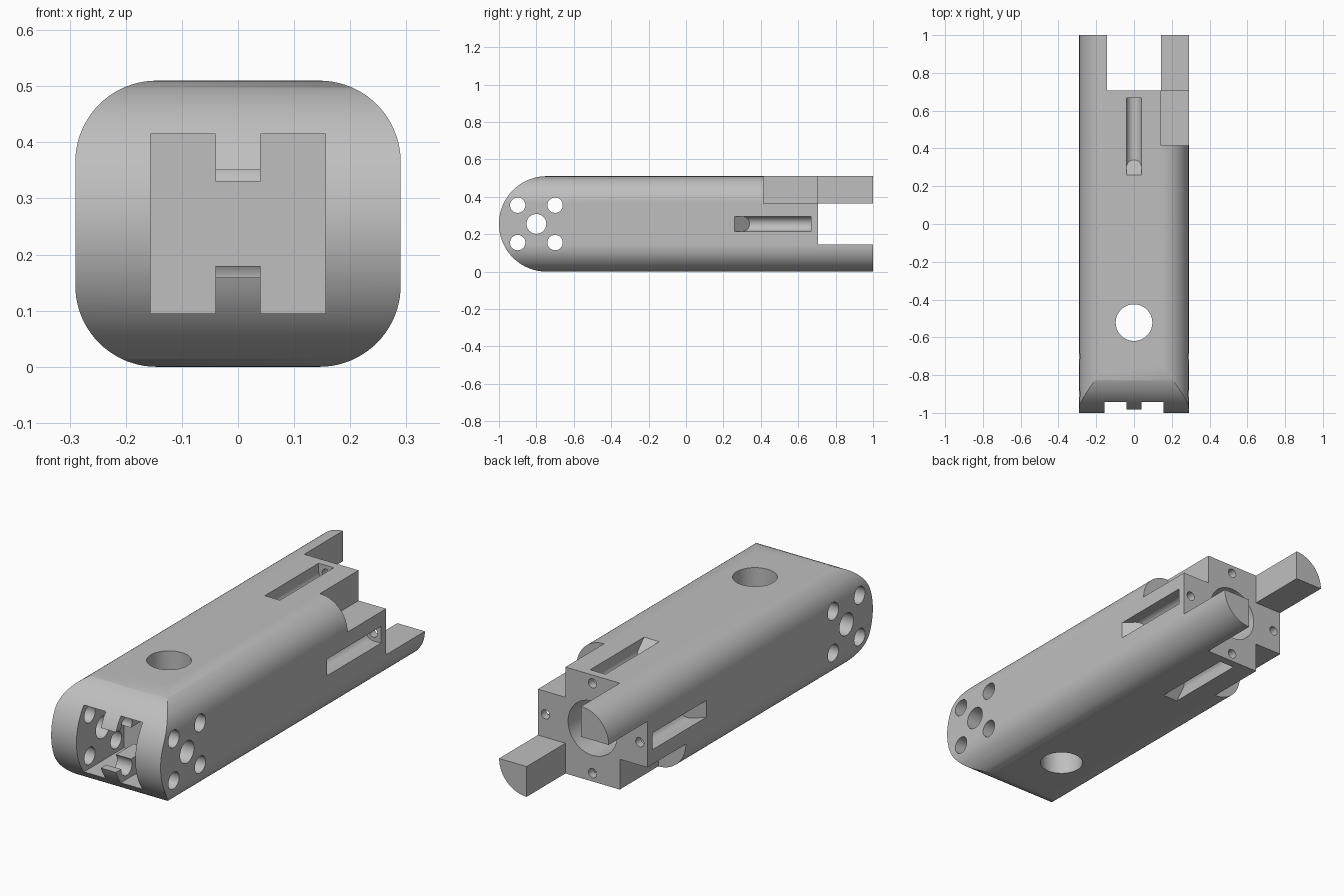
import bpy, bmesh
from math import sin, cos, pi
from mathutils import Matrix, Vector

old = bpy.data.objects.get("Cube")
if old:
    bpy.data.objects.remove(old, do_unlink=True)

W, H, MID, R = 0.29, 0.255, 0.255, 0.145   # half width, half height, axis height, corner radius
ARM = 0.144                                # half width of the rear cross arms
ARM_Z = 0.11                               # half height of the rear cross arms

mat = bpy.data.materials.new("grey_metal")
mat.use_nodes = True
grey = (0.52, 0.52, 0.52, 1)
mat.diffuse_color = grey
mat.node_tree.nodes["Principled BSDF"].inputs["Base Color"].default_value = grey


def arc(cx, cy, r, a0, a1, n):
    return [(cx + r * cos(a0 + (a1 - a0) * i / n), cy + r * sin(a0 + (a1 - a0) * i / n))
            for i in range(n + 1)]


def circle(cx, cy, r, n=40):
    return arc(cx, cy, r, 0, 2 * pi, n)[:-1]


def prism(name, outline, axis, lo, hi):
    """Extrude a 2D outline along an axis; the outline uses the other two axes in order."""
    def place(p, t):
        a, b = p
        return {"x": (t, a, b), "y": (a, t, b), "z": (a, b, t)}[axis]
    bm = bmesh.new()
    ends = [[bm.verts.new(place(p, t)) for p in outline] for t in (lo, hi)]
    for ring in ends:
        bm.faces.new(ring)
    n = len(outline)
    for i in range(n):
        j = (i + 1) % n
        bm.faces.new((ends[0][i], ends[0][j], ends[1][j], ends[1][i]))
    bmesh.ops.recalc_face_normals(bm, faces=bm.faces)
    me = bpy.data.meshes.new(name)
    bm.to_mesh(me)
    bm.free()
    ob = bpy.data.objects.new(name, me)
    bpy.context.collection.objects.link(ob)
    return ob


def box(x0, x1, y0, y1, z0, z1):
    return prism("cutter", [(x0, z0), (x1, z0), (x1, z1), (x0, z1)], "y", y0, y1)


def carve(target, cutter, op="DIFFERENCE"):
    mod = target.modifiers.new("carve", "BOOLEAN")
    mod.operation, mod.solver, mod.object = op, "EXACT", cutter
    bpy.context.view_layer.objects.active = target
    bpy.ops.object.modifier_apply(modifier=mod.name)
    bpy.data.objects.remove(cutter, do_unlink=True)


# Main body: rounded bar with a half-round front end
section = []
for k, (sx, sz) in enumerate([(1, 1), (-1, 1), (-1, -1), (1, -1)]):
    section += arc(sx * (W - R), MID + sz * (H - R), R, k * pi / 2, (k + 1) * pi / 2, 20)
body = prism("housing_body", section, "y", -1.1, 1)
side = arc(H - 1, MID, H, pi / 2, 3 * pi / 2, 64) + [(1.1, 0), (1.1, 2 * H)]
carve(body, prism("cutter", side, "x", -0.4, 0.4), "INTERSECT")

# Front pocket with a narrow tab at the top and bottom
PB = -0.64
for s in (-1, 1):
    x0, x1 = sorted((s * 0.04, s * 0.156))
    carve(body, box(x0, x1, -1.1, PB, MID - 0.16, MID + 0.16))
carve(body, box(-0.05, 0.05, -1.1, PB, MID - 0.075, MID + 0.075))
carve(body, box(-0.04, 0.04, -1.1, -0.9, MID - 0.096, MID + 0.096))

# Pin holes across the front end
holes = [(-0.8, MID, 0.053)] + [(-0.8 + a, MID + b, 0.041) for a in (-0.1, 0.1) for b in (-0.1, 0.1)]
for y, z, r in holes:
    carve(body, prism("cutter", circle(y, z, r), "x", -0.4, 0.4))

# Vertical through hole
carve(body, prism("cutter", circle(0, -0.522, 0.097, 56), "z", -0.1, 0.7))

# Rear socket: two corners cut back, then the cross cleared to leave two prongs
carve(body, box(ARM, 0.4, 0.415, 1.1, MID + ARM_Z, 0.6))
carve(body, box(-0.4, -ARM, 0.415, 1.1, -0.1, MID - ARM_Z))
carve(body, box(-ARM, ARM, 0.707, 1.1, -0.1, 0.6))
carve(body, box(-0.4, 0.4, 0.707, 1.1, MID - ARM_Z, MID + ARM_Z))

# Blind bore in the rear face
carve(body, prism("cutter", circle(0, MID, 0.13, 56), "y", -0.3, 0.8))

# Round-bottomed screw slots with a sloped run-out and a screw hole, on all four sides
for k in range(4):
    top = H if k % 2 == 0 else W
    turn = Matrix.Translation(Vector((0, 0, MID))) @ Matrix.Rotation(k * pi / 2, 4, "Y")
    u = arc(0, top - 0.04, 0.04, pi, 2 * pi, 20) + [(0.04, top + 0.04), (-0.04, top + 0.04)]
    slot = prism("cutter", u, "y", 0.26, 0.668)
    for v in slot.data.vertices:
        if v.co.y < 0.3:
            v.co.y += top - v.co.z
    screw = prism("cutter", circle(0, top - 0.04, 0.022, 24), "y", 0.64, 0.75)
    for cutter in (slot, screw):
        cutter.data.transform(turn)
        carve(body, cutter)

# Finish
body.data.materials.clear()
body.data.materials.append(mat)
for p in body.data.polygons:
    p.material_index = 0
bpy.ops.object.select_all(action="DESELECT")
body.select_set(True)
bpy.context.view_layer.objects.active = body
bpy.ops.object.shade_smooth_by_angle(angle=pi / 6)
weighted = body.modifiers.new("even_shading", "WEIGHTED_NORMAL")
weighted.keep_sharp = True
